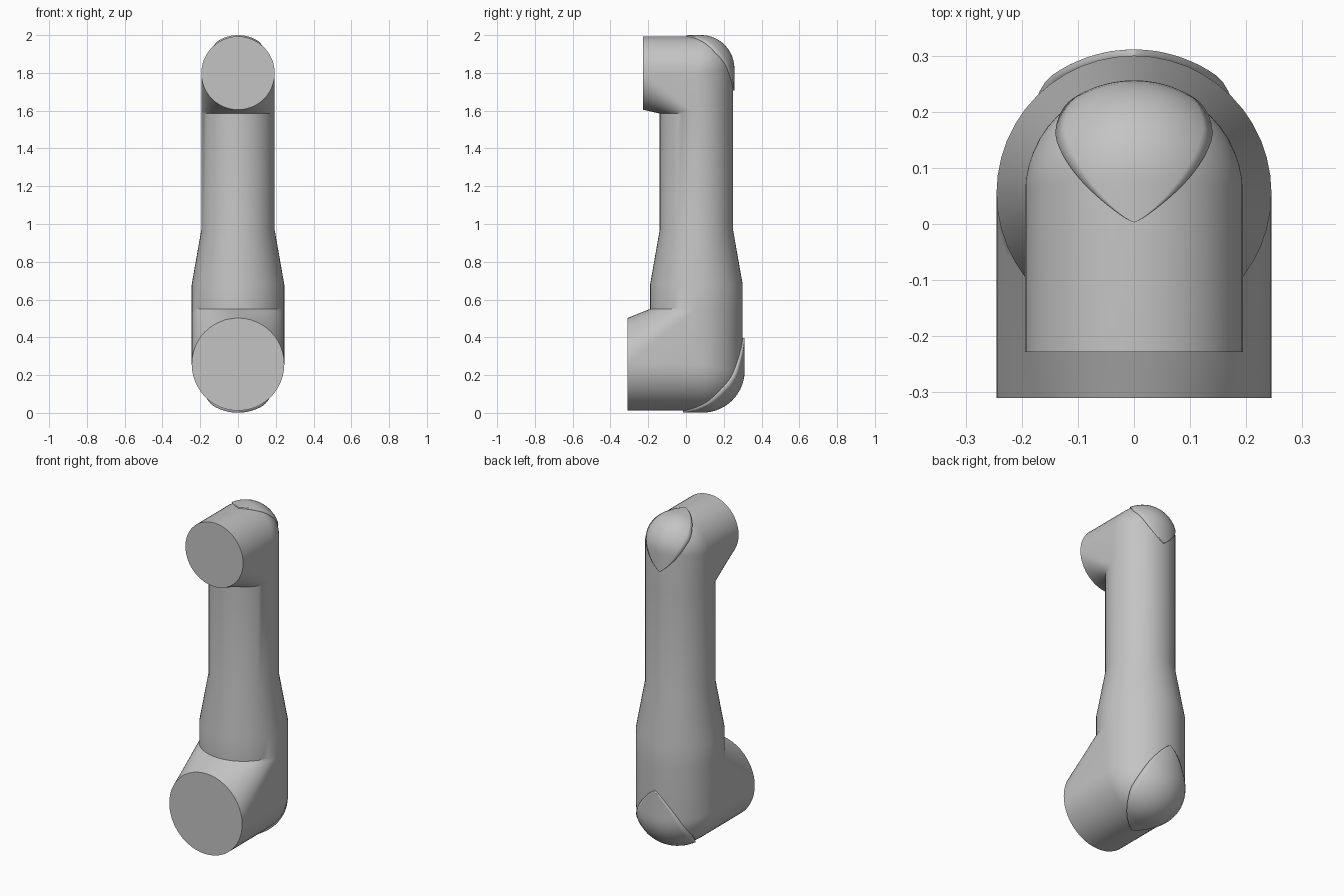
import bpy, bmesh
from math import sin, cos, pi, sqrt

cube = bpy.data.objects.get("Cube")
if cube:
    bpy.data.objects.remove(cube, do_unlink=True)

grey = bpy.data.materials.new("satin grey")
grey.use_nodes = True
colour = (0.55, 0.55, 0.55, 1)
grey.diffuse_color = colour
grey.node_tree.nodes["Principled BSDF"].inputs["Base Color"].default_value = colour

AXIS_Y = 0.055     # centre line of the upright tube
ROUND = 0.87       # elbow fillet as a share of the radius
HALF = 24          # segments per half turn
ARC = 12           # segments around each elbow

# side: which way the elbow's outer corner points in z
LOWER = dict(r=0.245, zc=0.257, front=-0.31, joint=0.55, side=-1)
UPPER = dict(r=0.194, zc=1.799, front=-0.228, joint=1.585, side=1)


def finish(bm, name):
    bmesh.ops.remove_doubles(bm, verts=bm.verts, dist=0.0002)
    bmesh.ops.recalc_face_normals(bm, faces=bm.faces)
    mesh = bpy.data.meshes.new(name)
    bm.to_mesh(mesh)
    bm.free()
    mesh.materials.append(grey)
    obj = bpy.data.objects.new(name, mesh)
    bpy.context.collection.objects.link(obj)
    bpy.ops.object.select_all(action='DESELECT')
    bpy.context.view_layer.objects.active = obj
    obj.select_set(True)
    bpy.ops.object.shade_smooth_by_angle(angle=pi / 6)
    return obj


def bend(e, s, a):
    """Point (y, z) on the outer fillet at height share s and bend angle a."""
    rho = ROUND * e["r"] * s
    reach = e["r"] * s - rho
    return (AXIS_Y + reach + rho * sin(a),
            e["zc"] + e["side"] * (reach + rho * cos(a)))


def elbow_column(e, angle, ruled):
    """One lengthwise line of an elbow, from the front disc to the tube."""
    x, s = e["r"] * cos(angle), sin(angle)
    start = (x, e["front"], e["zc"] + e["side"] * e["r"] * s)
    end = (x, AXIS_Y + e["r"] * s, e["joint"])
    if ruled:
        steps = [i / (ARC + 2) for i in range(1, ARC + 2)]
        middle = [tuple(p + (q - p) * t for p, q in zip(start, end)) for t in steps]
    else:
        middle = [(x, *bend(e, s, pi / 2 * i / ARC)) for i in range(ARC + 1)]
    return [start, *middle, end]


# Body: lower elbow, tapered tube and upper elbow in one skin
bm = bmesh.new()
columns = []
for ruled in (False, True):
    for i in range(HALF + 1):
        angle = pi * i / HALF + (pi if ruled else 0)
        taper = [(r * cos(angle), AXIS_Y + r * sin(angle), z)
                 for r, z in ((LOWER["r"], 0.68), (UPPER["r"], 0.97))]
        points = (elbow_column(LOWER, angle, ruled) + taper
                  + elbow_column(UPPER, angle, ruled)[::-1])
        columns.append([bm.verts.new(p) for p in points])
for a, b in zip(columns, columns[1:] + columns[:1]):
    for i in range(len(a) - 1):
        bm.faces.new((a[i], a[i + 1], b[i + 1], b[i]))
bmesh.ops.remove_doubles(bm, verts=bm.verts, dist=0.0002)
bmesh.ops.holes_fill(bm, edges=[k for k in bm.edges if k.is_boundary], sides=0)
finish(bm, "arm_link_body")


def on_elbow(e, x, d):
    """Point on the outer elbow at a distance d along it from the mitre."""
    s = sqrt(1 - (x / e["r"]) ** 2)
    half_arc = ROUND * e["r"] * s * pi / 4
    held = max(-half_arc, min(half_arc, d))
    extra = d - held
    y, z = bend(e, s, pi / 4 * (1 + held / half_arc))
    if extra < 0:
        y += extra
    else:
        z -= e["side"] * extra
    return (x, y, z)


def cover(name, e, forward, upright, thickness):
    """Lens-shaped cover plate wrapped over the outer corner."""
    bm = bmesh.new()
    rows, across, rings = [], 16, 32
    for i in range(rings + 1):
        u = -cos(pi * i / rings)
        width = 0.7 * e["r"] * max(0, 1 - abs(u) ** 1.6) ** 0.8
        d = u * (forward if u < 0 else upright)
        rows.append([bm.verts.new(on_elbow(e, width * (2 * j / across - 1), d))
                     for j in range(across + 1)])
    for a, b in zip(rows, rows[1:]):
        for j in range(across):
            bm.faces.new((a[j], a[j + 1], b[j + 1], b[j]))
    plate = finish(bm, name)
    solid = plate.modifiers.new("thickness", 'SOLIDIFY')
    solid.thickness = thickness
    solid.offset = 0


cover("lower_cover", LOWER, 0.27, 0.34, 0.022)
cover("upper_cover", UPPER, 0.21, 0.25, 0.014)
